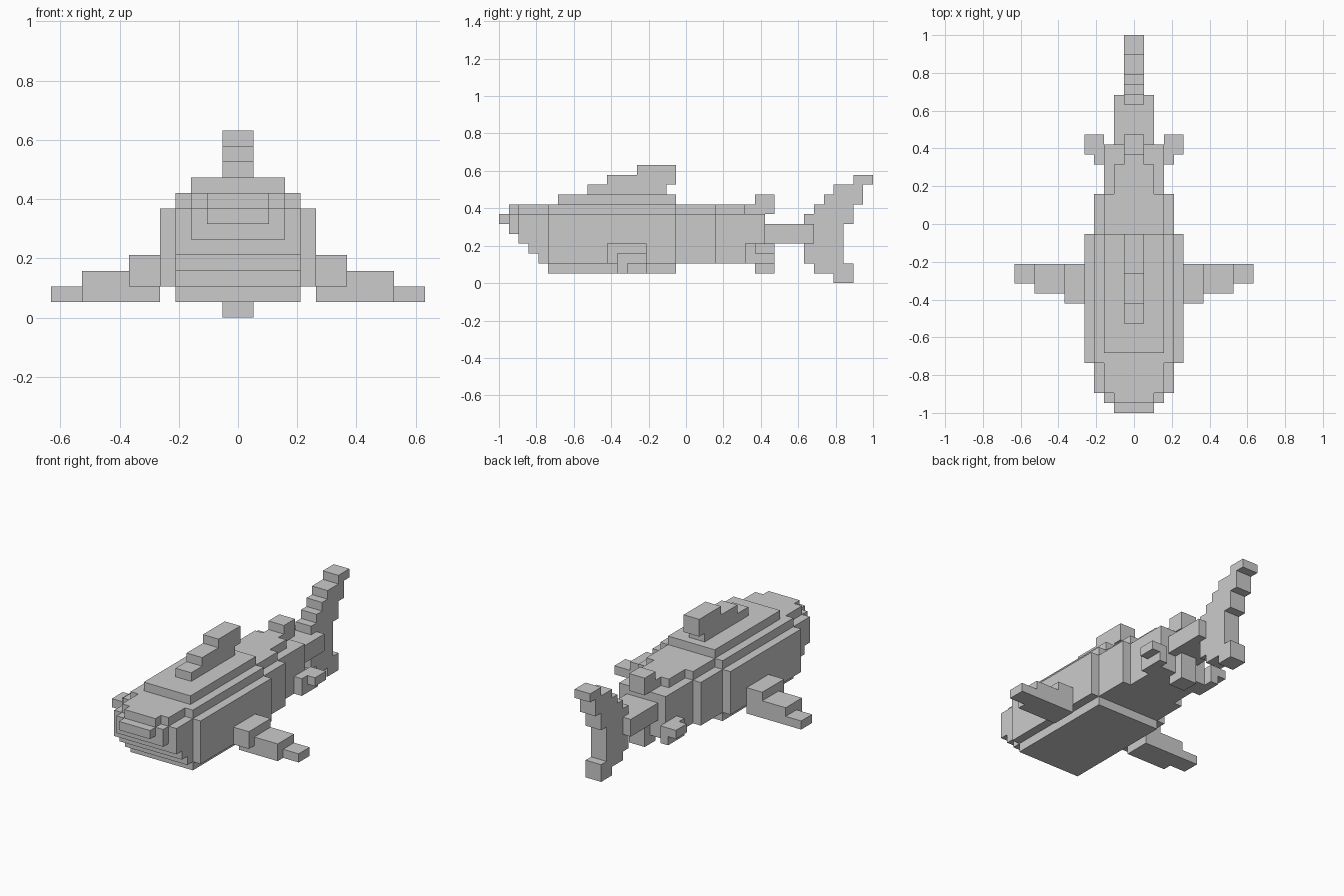
import bpy, bmesh

if "Cube" in bpy.data.objects:
    bpy.data.objects.remove(bpy.data.objects["Cube"])

U = 1 / 19  # one block; the model is 38 blocks long


def build(name, bm):
    bmesh.ops.remove_doubles(bm, verts=bm.verts, dist=1e-5)
    bmesh.ops.recalc_face_normals(bm, faces=bm.faces)
    mesh = bpy.data.meshes.new(name)
    bm.to_mesh(mesh)
    bm.free()
    obj = bpy.data.objects.new(name, mesh)
    bpy.context.collection.objects.link(obj)
    return obj


def extrude(name, pts, axis, lo, hi):
    """Extrude a block-unit outline: axis 'x' takes (y, z), axis 'z' takes (x, y)."""
    bm = bmesh.new()
    place = (lambda p: (lo, *p)) if axis == 'x' else (lambda p: (*p, lo))
    face = bm.faces.new([bm.verts.new([c * U for c in place(p)]) for p in pts])
    d = (hi - lo) * U
    ext = bmesh.ops.extrude_face_region(bm, geom=[face])
    moved = [v for v in ext['geom'] if isinstance(v, bmesh.types.BMVert)]
    bmesh.ops.translate(bm, verts=moved, vec=(d, 0, 0) if axis == 'x' else (0, 0, d))
    return build(name, bm)


def steps(rows):
    """Stair outline from contiguous rows (z0, z1, y0, y1), bottom to top."""
    left, right = [], []
    for z0, z1, y0, y1 in rows:
        for z in (z0, z1):
            left.append((y0, z))
            right.append((y1, z))
    pts = left + right[::-1]
    return [p for i, p in enumerate(pts) if p != pts[i - 1]]


def plan(rows):
    """Symmetric top-down outline from contiguous rows (y0, y1, half width)."""
    right = []
    for y0, y1, w in rows:
        right += [(w, y0), (w, y1)]
    return right + [(-x, y) for x, y in right[::-1]]


def box(name, x, y, z):
    return extrude(name, [(y[0], z[0]), (y[1], z[0]), (y[1], z[1]), (y[0], z[1])],
                   'x', *x)


# Body: belly, wide flanks narrowing to the rear, upper back, raised back plate
box("belly", (-4, 4), (-14, -1), (1, 2))
extrude("flanks", plan([(-14, -1, 5), (-1, 3, 4), (3, 8, 3)]), 'z', 2, 7)
extrude("upper_back", plan([(-18, -17, 2), (-17, -14, 3), (-14, -1, 4),
                            (-1, 3, 3), (3, 6, 2)]), 'z', 7, 8)
box("back_plate", (-3, 3), (-13, -1), (8, 9))

# Head: jaw steps, muzzle and nose tip
extrude("jaw", steps([(2, 3, -15, -14), (3, 4, -16, -14), (4, 7, -17, -14)]), 'x', -4, 4)
box("muzzle", (-3, 3), (-18, -17), (5, 7))
box("nose_tip", (-2, 2), (-19, -18), (6, 7))

# Centre line fins and tail
extrude("dorsal_fin", steps([(9, 10, -10, -2), (10, 11, -8, -1), (11, 12, -5, -1)]),
        'x', -1, 1)
extrude("rear_dorsal_fin", steps([(7, 8, 6, 9), (8, 9, 7, 9)]), 'x', -1, 1)
extrude("ventral_fin", [(7, 1), (9, 1), (9, 4), (8, 4), (8, 2), (7, 2)], 'x', -1, 1)
box("tail_stem", (-2, 2), (8, 13), (4, 6))
extrude("tail_fin", steps([(0, 1, 15, 17), (1, 2, 13, 17), (2, 6, 12, 16),
                           (6, 7, 12, 17), (7, 8, 13, 17), (8, 9, 14, 18),
                           (9, 10, 15, 18), (10, 11, 17, 19)]), 'x', -1, 1)

# Paired side fins, one block per step, mirrored left and right
side_fins = [
    ("pectoral_fin_root", (5, 7), (-8, -4), (2, 4)),
    ("pectoral_fin_middle", (5, 10), (-7, -4), (1, 3)),
    ("pectoral_fin_tip", (10, 12), (-6, -4), (1, 2)),
    ("pelvic_fin_root", (3, 4), (6, 9), (2, 4)),
    ("pelvic_fin_tip", (4, 5), (7, 9), (3, 4)),
]
for name, x, y, z in side_fins:
    obj = box(name, x, y, z)
    obj.modifiers.new("mirror", 'MIRROR').use_axis[0] = True
